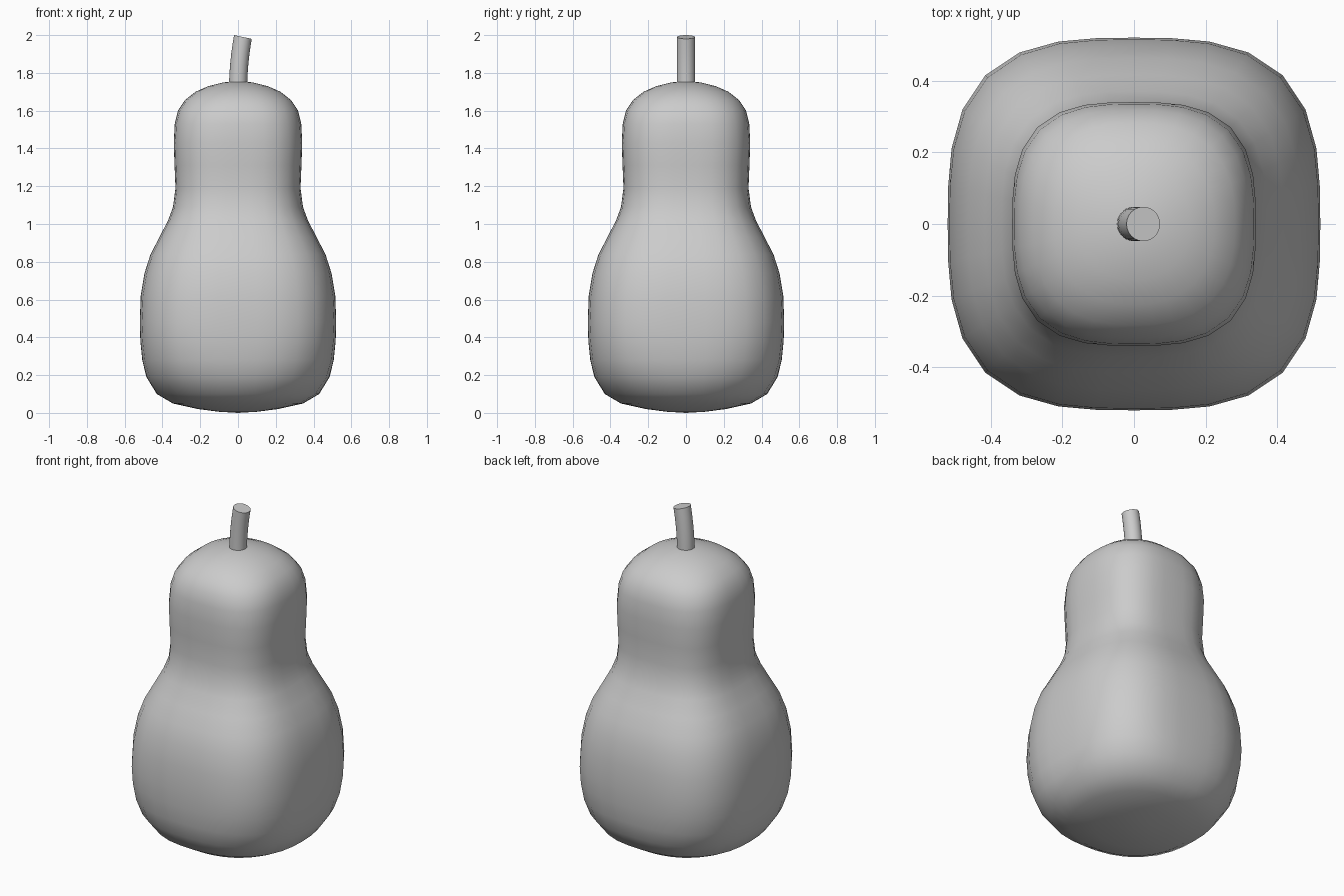
import bpy, bmesh, math
from mathutils import Matrix, Vector

if "Cube" in bpy.data.objects:
    bpy.data.objects.remove(bpy.data.objects["Cube"], do_unlink=True)

grey = bpy.data.materials.new("plain_grey")
grey.use_nodes = True
grey.diffuse_color = (0.6, 0.6, 0.6, 1)
grey.node_tree.nodes["Principled BSDF"].inputs["Base Color"].default_value = (0.6, 0.6, 0.6, 1)


def ring(radius, count, power=2.0):
    """Points of a circle, squared off as power rises above 2."""
    points = []
    for i in range(count):
        a = math.tau * i / count
        c, s = math.cos(a), math.sin(a)
        r = radius * (abs(c) ** power + abs(s) ** power) ** (-1 / power)
        points.append(Vector((r * c, r * s, 0)))
    return points


def loft(name, rings, bottom=None, top=None):
    """Skin the rings; close each end with a pole point or a flat cap."""
    bm = bmesh.new()
    rows = [[bm.verts.new(p) for p in points] for points in rings]
    n = len(rows[0])
    for low, high in zip(rows, rows[1:]):
        for i in range(n):
            j = (i + 1) % n
            bm.faces.new((low[i], low[j], high[j], high[i]))
    for row, pole in ((rows[0], bottom), (rows[-1], top)):
        if pole is None:
            bm.faces.new(row)
        else:
            tip = bm.verts.new(pole)
            for i in range(n):
                bm.faces.new((row[i], row[(i + 1) % n], tip))
    bmesh.ops.recalc_face_normals(bm, faces=bm.faces)
    mesh = bpy.data.meshes.new(name)
    bm.to_mesh(mesh)
    bm.free()
    mesh.materials.append(grey)
    obj = bpy.data.objects.new(name, mesh)
    bpy.context.collection.objects.link(obj)
    bpy.ops.object.select_all(action="DESELECT")
    obj.select_set(True)
    bpy.context.view_layer.objects.active = obj
    bpy.ops.object.shade_smooth_by_angle(angle=math.radians(50))
    return obj


# Pear body: height, half width, squareness
profile = [
    (0.006, 0.10, 2.0), (0.02, 0.21, 2.1), (0.05, 0.345, 2.2), (0.10, 0.43, 2.4),
    (0.19, 0.485, 2.65), (0.28, 0.507, 2.85), (0.38, 0.517, 3.0), (0.48, 0.52, 3.07),
    (0.62, 0.515, 3.0), (0.74, 0.495, 2.95), (0.84, 0.463, 2.9), (0.93, 0.416, 2.9),
    (1.02, 0.37, 2.9), (1.09, 0.344, 2.9), (1.19, 0.331, 3.0), (1.31, 0.336, 3.0),
    (1.43, 0.34, 3.0), (1.53, 0.335, 2.85), (1.60, 0.318, 2.7), (1.655, 0.282, 2.5),
    (1.70, 0.225, 2.3), (1.73, 0.157, 2.1), (1.75, 0.075, 2.0),
]
body = [[p + Vector((0, 0, z)) for p in ring(w, 32, k)] for z, w, k in profile]
loft("pear_body", body, bottom=(0, 0, 0), top=(0, 0, 1.755))

# Bent stem: rings lean further toward +x as they climb
stem = []
for step in range(7):
    t = step / 6
    place = Matrix.Translation((0.026 * t * t, 0, 1.70 + 0.29 * t))
    lean = Matrix.Rotation(math.radians(12) * t, 4, "Y")
    stem.append([place @ lean @ p for p in ring(0.048, 24)])
loft("stem", stem)
